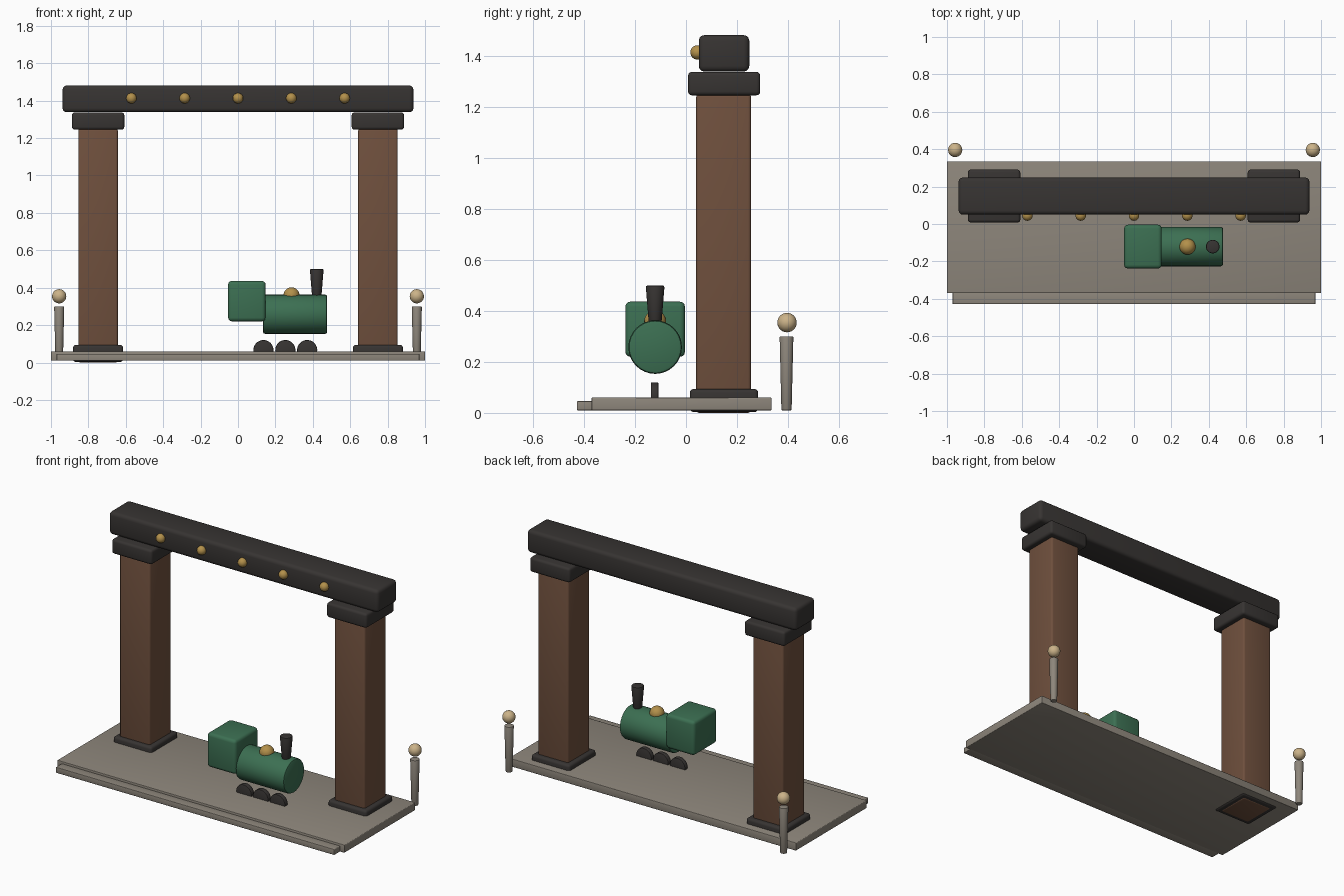
import bpy
from math import pi, radians

if "Cube" in bpy.data.objects:
    bpy.data.objects.remove(bpy.data.objects["Cube"])


def material(name, rgb):
    m = bpy.data.materials.new(name)
    m.diffuse_color = (*rgb, 1)
    m.use_nodes = True
    m.node_tree.nodes["Principled BSDF"].inputs["Base Color"].default_value = m.diffuse_color
    return m


STONE = material("stone", (0.27, 0.24, 0.20))
WOOD = material("wood", (0.16, 0.08, 0.047))
DARK = material("dark_iron", (0.038, 0.034, 0.032))
GREEN = material("green_paint", (0.045, 0.16, 0.085))
GOLD = material("gold", (0.45, 0.28, 0.07))
LAMP = material("lamp", (0.60, 0.45, 0.25))


def finish(name, mat, bevel=0, segments=3):
    o = bpy.context.object
    o.name = name
    o.data.materials.append(mat)
    bpy.ops.object.transform_apply(location=False, rotation=True, scale=True)
    if bevel:
        b = o.modifiers.new("bevel", "BEVEL")
        b.width, b.segments = bevel, segments
        b.limit_method, b.angle_limit = "ANGLE", radians(40)
        bpy.ops.object.modifier_apply(modifier=b.name)
    bpy.ops.object.shade_smooth_by_angle(angle=radians(35))
    return o


def box(name, mat, x, y, z, bevel=0.01):
    """Bevelled box from (min, max) ranges."""
    bpy.ops.mesh.primitive_cube_add(size=1, location=[sum(r) / 2 for r in (x, y, z)])
    bpy.context.object.scale = [r[1] - r[0] for r in (x, y, z)]
    return finish(name, mat, bevel)


def ball(name, mat, loc, r):
    bpy.ops.mesh.primitive_uv_sphere_add(segments=24, ring_count=14, radius=r, location=loc)
    return finish(name, mat)


def cone(name, mat, loc, r1, r2, depth, rot=(0, 0, 0), bevel=0):
    bpy.ops.mesh.primitive_cone_add(vertices=32, radius1=r1, radius2=r2, depth=depth,
                                    location=loc, rotation=rot)
    return finish(name, mat, bevel, 2)


# Platform with a front step
box("platform_deck", STONE, (-1, 1), (-0.37, 0.335), (0.01, 0.06), 0.004)
box("platform_step", STONE, (-0.97, 0.97), (-0.428, -0.36), (0.01, 0.046), 0.004)

# Gateway pillars, feet, capitals and lamp posts on both sides
for side, s, bottom in (("left", -1, 0.0), ("right", 1, 0.012)):
    c = 0.748 * s
    box(side + "_pillar", WOOD, (c - 0.106, c + 0.106), (0.04, 0.255), (bottom, 1.25), 0.012)
    box(side + "_pillar_foot", DARK, (c - 0.134, c + 0.134), (0.015, 0.283),
        (bottom + 0.003, 0.094), 0.015)
    box(side + "_capital", DARK, (c - 0.14, c + 0.14), (0.008, 0.291), (1.245, 1.337), 0.015)
    cone(side + "_lamp_post", STONE, (0.956 * s, 0.394, 0.155), 0.02, 0.027, 0.29, bevel=0.004)
    ball(side + "_lamp_ball", LAMP, (0.956 * s, 0.396, 0.354), 0.038)

# Top beam with a row of bulbs
box("top_beam", DARK, (-0.938, 0.938), (0.05, 0.248), (1.338, 1.481), 0.022)
for i in range(5):
    ball(f"beam_bulb_{i + 1}", GOLD, (-0.57 + 0.285 * i, 0.045, 1.413), 0.028)

# Small locomotive
TY = -0.121
box("engine_cab", GREEN, (-0.053, 0.148), (TY - 0.117, TY + 0.117), (0.22, 0.436), 0.02)
cone("engine_boiler", GREEN, (0.305, TY, 0.258), 0.105, 0.105, 0.344, (0, pi / 2, 0), 0.012)
cone("engine_chimney", DARK, (0.421, TY, 0.42), 0.024, 0.037, 0.16, bevel=0.008)
ball("engine_dome", GOLD, (0.286, TY, 0.359), 0.043)
for i in range(3):
    cone(f"engine_wheel_{i + 1}", DARK, (0.136 + 0.117 * i, TY - 0.002, 0.066), 0.054, 0.054,
         0.03, (pi / 2, 0, 0), 0.005)
